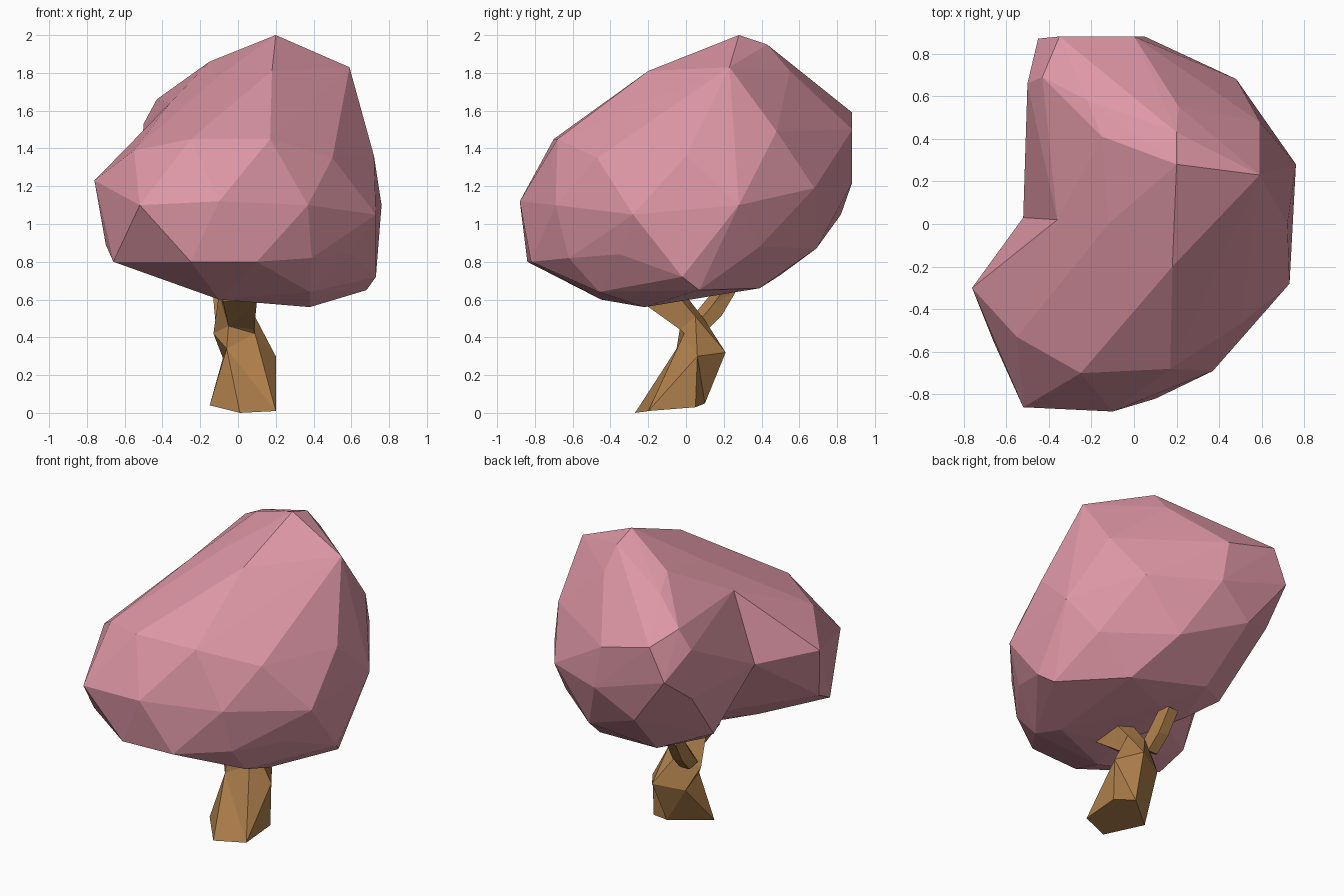
import bpy, bmesh
from math import cos, sin, radians


def material(name, rgb):
    m = bpy.data.materials.new(name)
    m.diffuse_color = (*rgb, 1)
    return m


def add_object(name, bm, mat):
    bmesh.ops.recalc_face_normals(bm, faces=bm.faces)
    me = bpy.data.meshes.new(name)
    bm.to_mesh(me)
    bm.free()
    me.materials.append(mat)
    ob = bpy.data.objects.new(name, me)
    bpy.context.collection.objects.link(ob)
    return ob


def hull(name, pts, mat):
    bm = bmesh.new()
    for p in pts:
        bm.verts.new(p)
    bmesh.ops.convex_hull(bm, input=bm.verts)
    loose = [v for v in bm.verts if not v.link_faces]
    bmesh.ops.delete(bm, geom=loose, context='VERTS')
    return add_object(name, bm, mat)


def loft(name, rings, mat):
    bm = bmesh.new()
    rows = [[bm.verts.new(p) for p in r] for r in rings]
    n = len(rows[0])
    for a, b in zip(rows, rows[1:]):
        for i in range(n):
            j = (i + 1) % n
            bm.faces.new((a[i], a[j], b[j], b[i]))
    bm.faces.new(rows[0][::-1])
    bm.faces.new(rows[-1])
    bmesh.ops.triangulate(bm, faces=[f for f in bm.faces if len(f.verts) == 4])
    return add_object(name, bm, mat)


def ring(x, y, z, rx, ry, tilt, n=5):
    # tilt raises the ring towards +y
    return [(x + rx * cos(t), y + ry * sin(t), z + tilt * sin(t))
            for t in (radians(-90 + 360 * i / n) for i in range(n))]


pink = material("blossom", (0.73, 0.31, 0.38))
brown = material("bark", (0.42, 0.21, 0.07))

# Canopy: a front lobe and a back lobe sharing the right-hand side
shared = [
    (0.2, 0.28, 2.0), (0.59, 0.23, 1.83), (0.59, 0.48, 1.49),
    (0.76, 0.28, 1.1), (0.72, 0.0, 1.36),
    (0.73, -0.28, 1.05), (0.18, -0.2, 1.81), (0.5, -0.47, 1.35),
    (0.73, -0.02, 0.72), (0.68, 0.07, 0.65), (0.38, -0.22, 0.56),
    (0.35, 0.39, 0.66), (0.6, 0.39, 0.88), (0.6, -0.35, 0.84),
    (-0.02, -0.2, 0.6), (-0.36, 0.02, 1.64), (-0.12, 0.0, 1.77), (-0.52, 0.03, 1.2)]
front = [
    (-0.52, -0.86, 1.1), (-0.1, -0.88, 1.12), (-0.25, -0.84, 0.8), (0.1, -0.82, 0.8),
    (0.37, -0.69, 1.1), (0.39, -0.62, 0.82), (0.17, -0.68, 1.45), (-0.25, -0.7, 1.45),
    (-0.55, -0.53, 1.39), (-0.76, -0.3, 1.23), (-0.7, -0.38, 0.89), (-0.66, -0.55, 0.8),
    (-0.1, -0.45, 0.6), (0.38, -0.46, 0.64), (-0.3, -0.33, 0.68)]
back = [
    (0.2, 0.43, 1.95), (0.21, 0.55, 1.81), (-0.22, 0.58, 1.79), (-0.15, 0.41, 1.86),
    (-0.43, 0.69, 1.66), (-0.35, 0.88, 1.59), (0.0, 0.88, 1.5), (0.48, 0.68, 1.19),
    (-0.45, 0.87, 1.38), (-0.5, 0.66, 1.53), (-0.49, 0.64, 1.2), (0.05, 0.88, 1.22),
    (-0.2, 0.82, 1.05), (0.22, 0.69, 0.87), (-0.41, 0.3, 0.82), (-0.14, 0.5, 0.73),
    (0.0, 0.25, 0.65), (-0.25, 0.18, 0.7)]

canopy = hull("canopy", shared + front, pink)
lobe = hull("canopy_back_lobe", shared + back, pink)
mod = canopy.modifiers.new("union", 'BOOLEAN')
mod.operation = 'UNION'
mod.solver = 'EXACT'
mod.object = lobe
bpy.context.view_layer.objects.active = canopy
bpy.ops.object.modifier_apply(modifier=mod.name)
bpy.data.objects.remove(lobe)

# Trunk: five-sided stump that bends forward into the main branch
base = [(0.01, -0.27, 0), (0.2, -0.2, 0.01), (0.2, 0.05, 0.03),
        (0.07, 0.1, 0.05), (-0.15, -0.08, 0.04)]
bend = [(-0.06, -0.05, 0.34), (0.09, -0.01, 0.42), (0.2, 0.06, 0.3),
        (0.1, 0.21, 0.32), (-0.08, 0.12, 0.29)]
fork = [(-0.05, -0.03, 0.46), (0.085, -0.03, 0.44), (0.09, 0.05, 0.51),
        (0.0, 0.1, 0.49), (-0.13, 0.03, 0.42)]
tip = [(-0.08, -0.24, 0.59), (0.1, -0.24, 0.59), (0.1, -0.06, 0.64),
       (0.0, -0.03, 0.66), (-0.1, -0.08, 0.64)]
loft("trunk", [base, bend, fork, tip], brown)

# Small branch leaning back
loft("back_branch", [ring(-0.06, 0.06, 0.45, 0.06, 0.05, -0.03),
                     ring(-0.07, 0.15, 0.55, 0.06, 0.05, -0.04),
                     ring(-0.08, 0.24, 0.68, 0.06, 0.04, -0.03)], brown)
